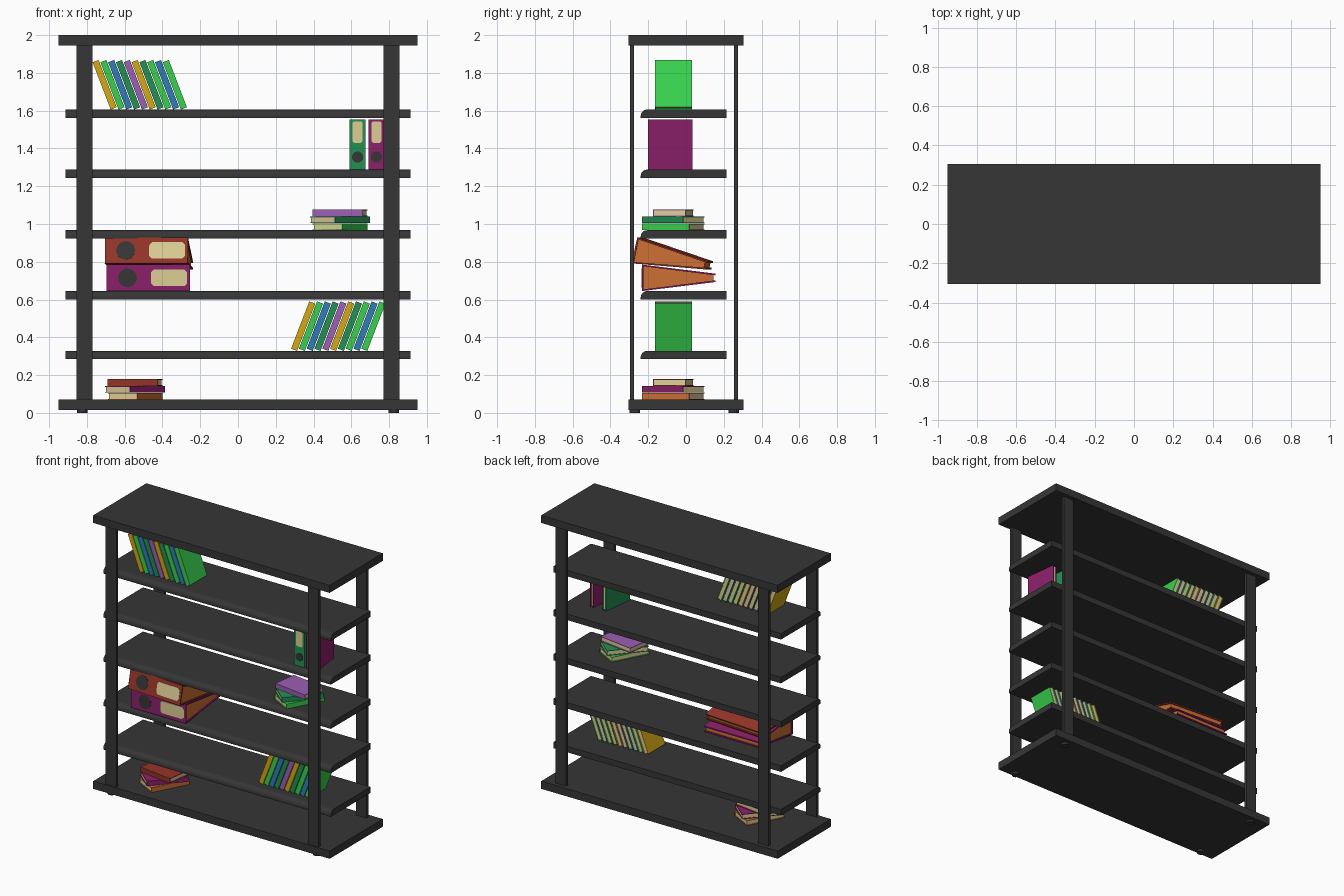
import bpy, bmesh
from math import radians, sin, cos, pi

if "Cube" in bpy.data.objects:
    bpy.data.objects.remove(bpy.data.objects["Cube"])


def lin(c):
    c /= 255
    return c / 12.92 if c <= 0.04045 else ((c + 0.055) / 1.055) ** 2.4


MATS = {}
for name, rgb in {
    "charcoal": (54, 54, 54), "yellow": (212, 168, 20), "bright_green": (56, 208, 78),
    "blue": (48, 124, 182), "sea_green": (36, 144, 84), "purple": (155, 95, 180),
    "cream": (222, 206, 150), "magenta": (140, 32, 106), "brick_red": (148, 52, 40),
    "orange": (205, 112, 52),
}.items():
    m = bpy.data.materials.new(name)
    m.diffuse_color = (*[lin(c) for c in rgb], 1)
    m.use_nodes = True
    m.node_tree.nodes["Principled BSDF"].inputs["Base Color"].default_value = m.diffuse_color
    MATS[name] = m


def prism(axis, pts, lo, hi, mat):
    return axis, pts, lo, hi, mat


def box(x0, x1, y0, y1, z0, z1, mat):
    return prism("z", [(x0, y0), (x1, y0), (x1, y1), (x0, y1)], z0, z1, mat)


def build(name, parts, loc=(0, 0, 0), rot=(0, 0, 0)):
    """One object made of extruded profiles, each with its own colour."""
    place = {"x": lambda p, h: (h, p[0], p[1]),
             "y": lambda p, h: (p[0], h, p[1]),
             "z": lambda p, h: (p[0], p[1], h)}
    bm = bmesh.new()
    me = bpy.data.meshes.new(name)
    used = []
    for axis, pts, lo, hi, mat in parts:
        if mat not in used:
            used.append(mat)
            me.materials.append(MATS[mat])
        a = [bm.verts.new(place[axis](p, lo)) for p in pts]
        b = [bm.verts.new(place[axis](p, hi)) for p in pts]
        n = len(pts)
        faces = [bm.faces.new(a), bm.faces.new(b)]
        faces += [bm.faces.new((a[i], a[(i + 1) % n], b[(i + 1) % n], b[i])) for i in range(n)]
        for f in faces:
            f.material_index = used.index(mat)
    bmesh.ops.recalc_face_normals(bm, faces=bm.faces)
    bm.to_mesh(me)
    bm.free()
    ob = bpy.data.objects.new(name, me)
    ob.location = loc
    ob.rotation_euler = [radians(r) for r in rot]
    bpy.context.collection.objects.link(ob)
    return ob


def circle(cx, cy, r, n):
    return [(cx + r * cos(2 * pi * i / n), cy + r * sin(2 * pi * i / n)) for i in range(n)]


def book(name, colour, l, w, t, loc, rot):
    """Book lying flat, spine towards -y."""
    c, e, x, y, z = 0.004, 0.004, l / 2, w / 2, t / 2
    build(name, [
        box(-x, x, -y, y, z - c, z, colour),
        box(-x, x, -y, y, -z, -z + c, colour),
        box(-x, x, -y, -y + c, -z + c, z - c, colour),
        box(-x + e, x - e, -y + c, y - e, -z + c, z - c, "cream"),
    ], loc, rot)


def binder(name, colour, paper, s, loc, rot):
    """Wedge-shaped binder lying flat, origin at the middle of its spine."""
    x, d, a, b, c = 0.22 * s, 0.39 * s, 0.07 * s, 0.022 * s, 0.009 * s
    shell = [(0, -a), (d, -b), (d, -b + c), (c, -a + c),
             (c, a - c), (d, b - c), (d, b), (0, a)]
    sheets = [(c, -a + c), (d * 0.97, -b + c * 0.8), (d * 0.97, b - c * 0.8), (c, a - c)]
    l0, l1, h, k = 0.015 * s, 0.205 * s, 0.044 * s, 0.014 * s
    label = [(l0 + k, -h), (l1 - k, -h), (l1, -h + k), (l1, h - k),
             (l1 - k, h), (l0 + k, h), (l0, h - k), (l0, -h + k)]
    build(name, [
        prism("x", shell, -x, x, colour),
        prism("x", sheets, -x + c, x - c, paper),
        prism("y", label, -0.002, 0.001, "cream"),
        prism("y", circle(-0.11 * s, 0, 0.05 * s, 16), -0.002, 0.001, "charcoal"),
    ], loc, rot)


# Frame: top and base boards, four flat posts with small feet
build("top_board", [box(-0.95, 0.95, -0.305, 0.305, 1.945, 2.0, "charcoal")])
build("base_board", [box(-0.95, 0.95, -0.305, 0.305, 0.014, 0.07, "charcoal")])
for sx, side in ((-1, "left"), (1, "right")):
    for y0, y1, end in ((-0.297, -0.275, "front"), (0.254, 0.276, "back")):
        xs = sorted((sx * 0.77, sx * 0.855))
        build(f"{end}_{side}_post", [box(*xs, y0, y1, 0.06, 1.95, "charcoal")])
        build(f"{end}_{side}_foot",
              [prism("z", circle(sx * 0.825, (y0 + y1) / 2 * 0.95, 0.028, 12), 0, 0.02, "charcoal")])

# Shelves with a rounded upper front edge
SHELF = [1.606, 1.288, 0.967, 0.645, 0.328]
for i, top in enumerate(SHELF):
    r, low = 0.034, top - 0.044
    nose = [(-0.24 + r - r * cos(a * pi / 12), top - r + r * sin(a * pi / 12)) for a in range(7)]
    build(f"shelf_{i + 1}", [prism("x", [(-0.24, low)] + nose + [(0.215, top), (0.215, low)],
                                   -0.914, 0.914, "charcoal")])

# Two leaning rows of ten books
ROW = ["yellow", "bright_green", "blue", "sea_green", "purple",
       "yellow", "sea_green", "bright_green", "blue", "bright_green"]
L, T, LEAN = 0.268, 0.034, 21
for row, x0, base, lean in (("upper", -0.706, SHELF[0], -LEAN), ("lower", 0.345, SHELF[4], LEAN)):
    zc = base + (L * cos(radians(LEAN)) + T * sin(radians(LEAN))) / 2
    for i, colour in enumerate(ROW):
        book(f"{row}_row_book_{i + 1}", colour, L, 0.196, T,
             (x0 + i * 0.0413, -0.066, zc), (0, -90 + lean, 0))

# Two stacks of three fanned books (bottom, middle, top)
for stack, dx, base, cols in (
        ("middle", 0.54, SHELF[2], ("bright_green", "sea_green", "purple")),
        ("bottom", -0.545, 0.07, ("orange", "magenta", "brick_red"))):
    for i, (colour, turn, l) in enumerate(zip(cols, (62, 49.3, -8.5), (0.282, 0.284, 0.268))):
        book(f"{stack}_stack_book_{i + 1}", colour, l, 0.177, 0.035,
             (dx, -0.067, base + 0.018 + i * 0.0365), (0, 0, turn))

# Upright binders
for name, colour, x in (("green", "sea_green", 0.633), ("magenta", "magenta", 0.733)):
    binder(f"upright_{name}_binder", colour, "cream", 0.602,
           (x, -0.2, SHELF[1] + 0.1325), (0, -90, 0))

# Large binders lying on each other
binder("lying_magenta_binder", "magenta", "orange", 1.0, (-0.475, -0.233, 0.715), (0, 0, 0))
binder("lying_red_binder", "brick_red", "orange", 1.0, (-0.485, -0.257, 0.86), (-11.7, 0, -4))
